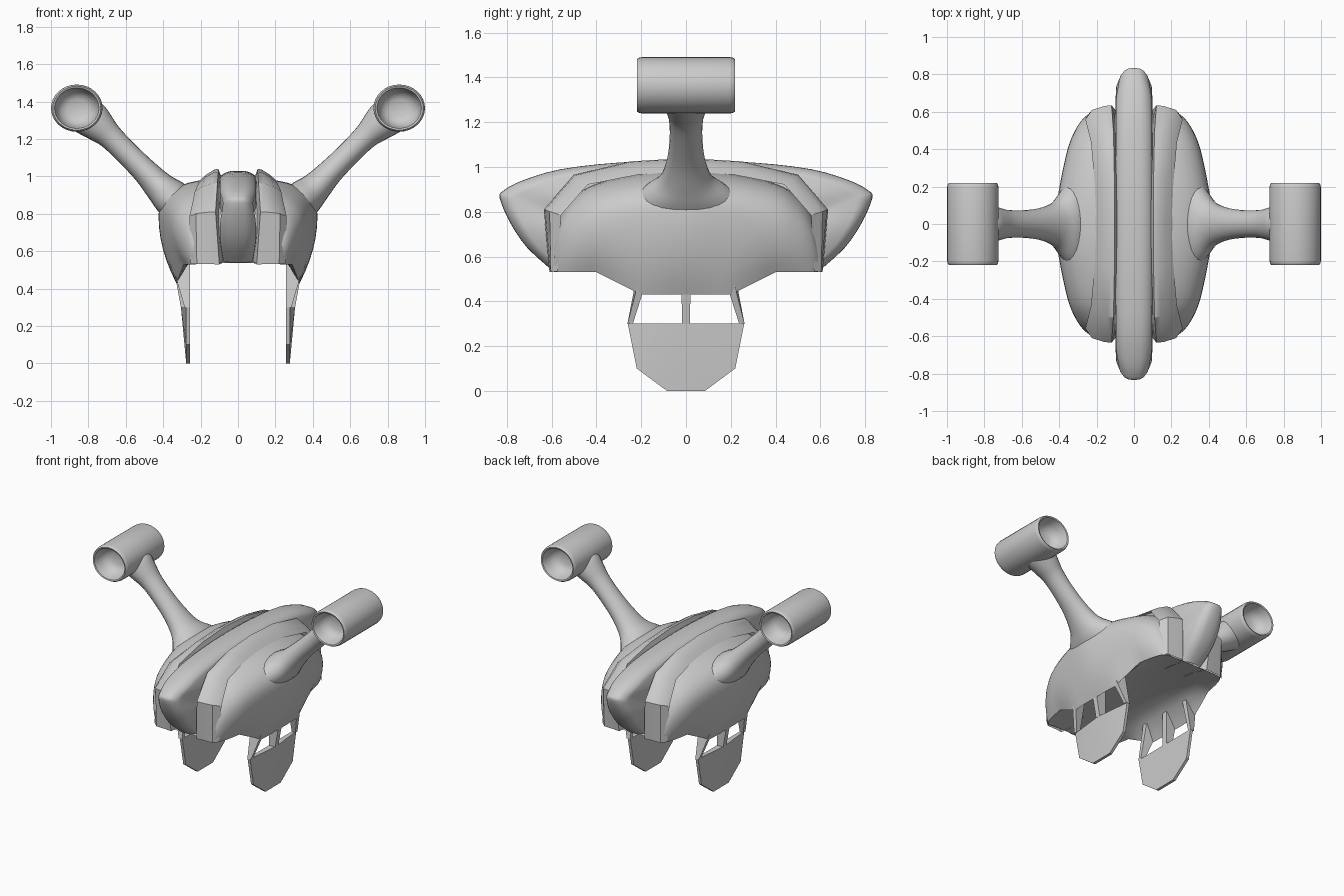
import bpy, bmesh, math
from mathutils import Vector

if "Cube" in bpy.data.objects:
    bpy.data.objects.remove(bpy.data.objects["Cube"])


def finish(name, bm, angle=35):
    """Turn a right-hand half into a mirrored, shaded object."""
    bmesh.ops.remove_doubles(bm, verts=bm.verts, dist=1e-5)
    bmesh.ops.recalc_face_normals(bm, faces=bm.faces)
    mesh = bpy.data.meshes.new(name)
    bm.to_mesh(mesh)
    bm.free()
    ob = bpy.data.objects.new(name, mesh)
    bpy.context.collection.objects.link(ob)
    ob.modifiers.new("mirror", 'MIRROR').use_clip = True
    bpy.ops.object.select_all(action='DESELECT')
    ob.select_set(True)
    bpy.context.view_layer.objects.active = ob
    bpy.ops.object.shade_smooth_by_angle(angle=math.radians(angle))
    return ob


def loft(name, rows, closed=False, angle=35):
    """Skin a list of equal-length point rows."""
    bm = bmesh.new()
    grid = [[bm.verts.new(p) for p in row] for row in rows]
    n = len(rows[0])
    for a, b in zip(grid, grid[1:]):
        for i in range(n if closed else n - 1):
            j = (i + 1) % n
            bm.faces.new((a[i], a[j], b[j], b[i]))
    return finish(name, bm, angle)


def curve_through(stations, steps=4):
    """Catmull-Rom interpolation of number tuples."""
    pts = [Vector(s) for s in stations]
    out = []
    for i in range(len(pts) - 1):
        p0, p1, p2, p3 = pts[max(i - 1, 0)], pts[i], pts[i + 1], pts[min(i + 2, len(pts) - 1)]
        for k in range(steps):
            t = k / steps
            out.append(0.5 * (2 * p1 + (p2 - p0) * t + (2 * p0 - 5 * p1 + 4 * p2 - p3) * t * t
                              + (3 * p1 - p0 - 3 * p2 + p3) * t ** 3))
    return out + [pts[-1]]


def both_ends(half):
    """Extend stations for y >= 0 to the front half as well."""
    return [(-s[0], *s[1:]) for s in reversed(half[1:])] + list(half)


def inset(y, z, s):
    """Pull a side-profile point towards the hull centre."""
    return y * s, 0.6 + (z - 0.6) * s


# Hull shell with a shallow vaulted underside: y, top z, max x, z of max x, rim x
shell = both_ends([
    (0, .985, .425, .79, .33), (.2, .972, .398, .78, .325),
    (.4, .925, .355, .74, .29), (.5, .865, .315, .70, .27),
    (.56, .79, .275, .66, .25), (.59, .69, .24, .60, .225)])
rows, floor = [], []
for y, top, xm, zm, rx in curve_through(shell):
    rz = .43 + .1 * min(max((abs(y) - .2) / .2, 0), 1)
    row = []
    for k in range(11):
        a = math.pi / 2 * k / 10
        row.append((.09 + (xm - .09) * math.sin(a) ** .85,
                    y, zm + (top - zm) * max(math.cos(a), 0) ** .85))
    for k in range(1, 7):
        t = k / 6
        u = 1 - t
        row.append((u * u * xm + 2 * u * t * xm + t * t * rx, y,
                    u * u * zm + 2 * u * t * (zm + rz) / 2 + t * t * rz))
    rows.append(row)
    rise = .06 * (1 - (y / .6) ** 2)
    floor.append([(rx, y, rz), (min(.26, rx - .01), y, .532 + rise * .15),
                  (.18, y, .535 + rise * .6), (.09, y, .535 + rise * .9), (0, y, .535 + rise)])
loft("hull_shell", rows, angle=50)
loft("hull_underside", floor, angle=50)

# Central spine with rounded nose and tail: y, z, width factor
spine = both_ends([
    (0, 1.03, 1), (.3, 1.02, 1), (.56, .99, 1), (.73, .94, .98), (.815, .895, .85),
    (.832, .86, .85), (.785, .75, 1), (.71, .64, .95), (.6, .54, .8)])
rows = []
for y, z, w in curve_through(spine, 3):
    deep = .85 - .17 * min(max((abs(y) - .4) / .2, 0), 1)
    row = []
    for x, s in ((0, 1), (.035, .998), (.06, .985), (.083, .955), (.097, .92), (.1, deep)):
        row.append((x * w, *inset(y, z, s)))
    rows.append(row)
loft("spine", rows, angle=50)

# Faceted ridges beside the spine: y, z, inner x, outer x, shoulder inset, base inset
ridge = both_ends([
    (0, 1.04, .085, .17, .93, .86), (.25, 1.025, .085, .175, .93, .86),
    (.5, .965, .09, .195, .94, .88), (.635, .81, .10, .225, .96, .88),
    (.61, .53, .08, .22, .99, .94)])
rows = []
for y, z, xi, xo, s1, s2 in ridge:
    mid = xi + (xo - xi) * .5
    rows.append([(x, *inset(y, z, s)) for x, s in
                 ((xi, .88), (xi + .02, 1), (mid, .992), (xo, s1), (xo + .035, s2))])
loft("ridge", rows, angle=32)

# Pylons: centre x, centre z, half thickness, half width in y
pylon = [(.32, .85, .105, .25), (.365, .895, .1, .19), (.42, .945, .083, .12),
         (.50, 1.03, .068, .086), (.6, 1.13, .064, .073), (.68, 1.21, .068, .076),
         (.735, 1.26, .085, .09), (.78, 1.3, .1, .1), (.82, 1.33, .105, .1)]
rows = []
for x, z, h, w in curve_through(pylon, 4):
    row = []
    for k in range(24):
        a = math.tau * k / 24
        d = h * math.cos(a) * math.sqrt(.5)
        row.append((x - d, w * math.sin(a), z + d))
    rows.append(row)
loft("pylon", rows, closed=True, angle=60)

# Pods: turned barrels with a dished recess at each end (y, radius)
half = [(.195, .13), (.21, .127), (.219, .121), (.216, .112), (.2, .108),
        (.16, .1), (.125, .08), (.11, .05), (.107, 0)]
profile = both_ends([(0, .13)] + half)
rows = [[(.862 + r * 1.06 * math.cos(math.tau * k / 32), y,
          1.365 + r * .97 * math.sin(math.tau * k / 32))
         for k in range(32)] for y, r in profile]
loft("pod", rows, closed=True, angle=50)


def slab(bm, inner, outer):
    """Solid between two matching outlines, caps fanned from the first point."""
    a = [bm.verts.new(p) for p in inner]
    b = [bm.verts.new(p) for p in outer]
    n = len(a)
    for i in range(n):
        j = (i + 1) % n
        bm.faces.new((a[i], a[j], b[j], b[i]))
    for i in range(1, n - 1):
        bm.faces.new((a[0], a[i], a[i + 1]))
        bm.faces.new((b[0], b[i], b[i + 1]))


# Landing legs: faceted foot blade
bm = bmesh.new()
outline = [(0, .3), (.26, .3), (.22, .1), (.085, 0), (-.085, 0), (-.22, .1), (-.26, .3)]
slab(bm, [(.257, y, z) for y, z in outline],
     [(.305 if i == 0 else .277, y, z) for i, (y, z) in enumerate(outline)])
finish("leg_blade", bm, 30)

# Three struts tie each blade to the hull rim: top y range, bottom y range
bm = bmesh.new()
for t0, t1, b0, b1, xo in ((.18, .215, .238, .262, .285), (-.02, .02, -.018, .018, .305),
                           (-.215, -.18, -.262, -.238, .285)):
    slab(bm, [(.257, t0, .54), (.257, t1, .54), (.257, b1, .298), (.257, b0, .298)],
         [(.338, t0, .48), (.338, t1, .48), (xo, b1, .298), (xo, b0, .298)])
finish("leg_struts", bm, 15)
